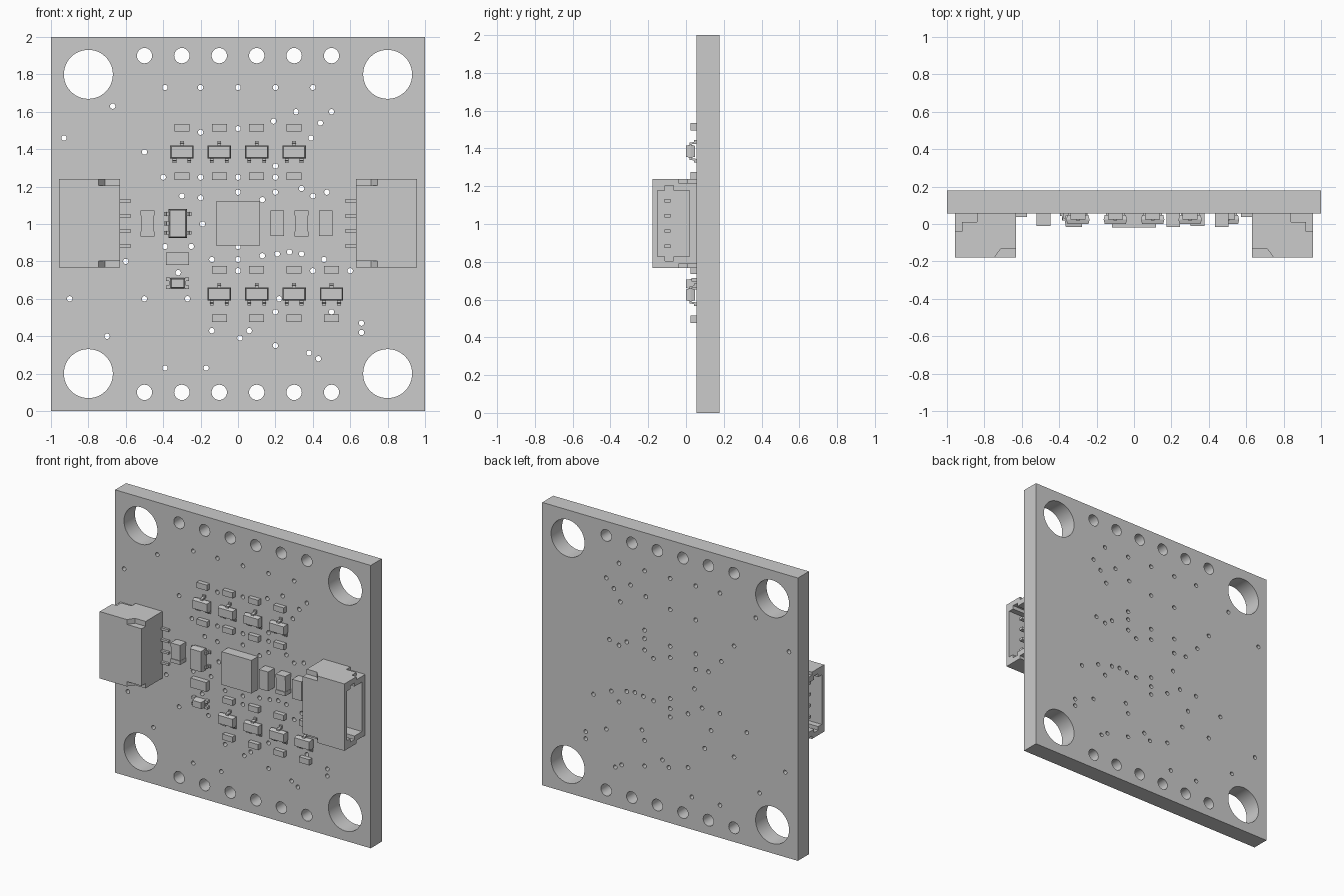
import bpy, bmesh, math

if "Cube" in bpy.data.objects:
    bpy.data.objects.remove(bpy.data.objects["Cube"])

FRONT, BACK = 0.055, 0.178   # y of the board faces


def prism(bm, poly, axis, a, b):
    """Extrude a 2D polygon along an axis from a to b."""
    put = {'x': lambda p, t: (t, p[0], p[1]),
           'y': lambda p, t: (p[0], t, p[1]),
           'z': lambda p, t: (p[0], p[1], t)}[axis]
    lo = [bm.verts.new(put(p, a)) for p in poly]
    hi = [bm.verts.new(put(p, b)) for p in poly]
    n = len(poly)
    bm.faces.new(lo)
    bm.faces.new(hi[::-1])
    for i in range(n):
        j = (i + 1) % n
        bm.faces.new((lo[i], hi[i], hi[j], lo[j]))


def box(bm, x0, x1, y0, y1, z0, z1):
    prism(bm, [(x0, z0), (x1, z0), (x1, z1), (x0, z1)], 'y', y0, y1)


def stack(bm, w, h, rings):
    """Moulded package: rectangles lofted along y, each (y, inset)."""
    loops = []
    for y, i in rings:
        a, b = w / 2 - i, h / 2 - i
        loops.append([bm.verts.new((x, y, z)) for x, z in ((-a, -b), (a, -b), (a, b), (-a, b))])
    bm.faces.new(loops[0])
    bm.faces.new(loops[-1][::-1])
    for p, q in zip(loops, loops[1:]):
        for k in range(4):
            m = (k + 1) % 4
            bm.faces.new((p[k], q[k], q[m], p[m]))


LEAD = [(-0.005, 0.018), (0.012, 0.018), (0.016, 0.043), (0.027, 0.043),
        (0.027, FRONT), (0.007, FRONT), (0.004, 0.03), (-0.005, 0.03)]


def lead(bm, side, axis, start, pos, w=0.02):
    """Bent lead leaving the package at start, running along x or z."""
    if axis == 'z':
        prism(bm, [(y, side * (start + d)) for d, y in LEAD], 'x', pos - w / 2, pos + w / 2)
    else:
        prism(bm, [(side * (start + d), y) for d, y in LEAD], 'z', pos - w / 2, pos + w / 2)


def finish(name, bm):
    bmesh.ops.recalc_face_normals(bm, faces=bm.faces)
    me = bpy.data.meshes.new(name)
    bm.to_mesh(me)
    bm.free()
    return me


def place(name, me, x=0, z=0):
    ob = bpy.data.objects.new(name, me)
    ob.location = (x, 0, z)
    bpy.context.collection.objects.link(ob)
    return ob


# Circuit board: filled outline with mounting holes, header holes and vias
VIAS = [(-.39, 1.73), (-.2, 1.73), (0, 1.73), (.2, 1.73), (.4, 1.73), (-.67, 1.63), (-.93, 1.46),
        (.31, 1.6), (.5, 1.6), (.19, 1.55), (.44, 1.54), (-.2, 1.49), (0, 1.51), (.39, 1.46),
        (-.5, 1.385), (.2, 1.31), (-.4, 1.25), (-.2, 1.25), (0, 1.25), (.2, 1.25), (0, 1.17),
        (.2, 1.17), (.34, 1.19), (.4, 1.15), (.475, 1.17), (.13, 1.13), (-.3, 1.15), (-.2, 1.14),
        (-.19, 1.0), (-.39, .88), (-.25, .88), (0, .88), (-.6, .8), (-.14, .81), (0, .81),
        (.13, .83), (.21, .84), (.275, .85), (.34, .84), (.46, .81), (0, .75), (.4, .75),
        (.6, .75), (-.32, .74), (-.27, .6), (-.5, .6), (-.9, .6), (.22, .6), (.2, .53),
        (.5, .53), (.66, .47), (.66, .42), (-.14, .43), (.06, .43), (.01, .39), (-.7, .4),
        (.2, .35), (.38, .31), (.43, .28), (-.39, .23), (-.17, .23)]
cu = bpy.data.curves.new("board_outline", 'CURVE')
cu.dimensions = '2D'
cu.fill_mode = 'BOTH'
cu.extrude = (BACK - FRONT) / 2


def loop(pts):
    s = cu.splines.new('POLY')
    s.points.add(len(pts) - 1)
    for p, (x, y) in zip(s.points, pts):
        p.co = (x, y, 0, 1)
    s.use_cyclic_u = True


def hole(x, z, r, n):
    loop([(x + r * math.cos(math.tau * i / n), z + r * math.sin(math.tau * i / n)) for i in range(n)])


loop([(-1, 0), (1, 0), (1, 2), (-1, 2)])
for z in (0.2, 1.8):
    for x in (-0.8, 0.8):
        hole(x, z, 0.131, 48)
for z in (0.1, 1.9):
    for i in range(6):
        hole(-0.5 + 0.2 * i, z, 0.041, 28)
for x, z in VIAS:
    hole(x, z, 0.0145, 14)
board = bpy.data.objects.new("circuit_board", cu)
board.location.y = (FRONT + BACK) / 2
board.rotation_euler.x = math.pi / 2
bpy.context.collection.objects.link(board)
bpy.context.view_layer.objects.active = board
board.select_set(True)
bpy.ops.object.convert(target='MESH')
bm = bmesh.new()
bm.from_mesh(board.data)
bmesh.ops.remove_doubles(bm, verts=bm.verts, dist=1e-5)
bmesh.ops.recalc_face_normals(bm, faces=bm.faces)
bm.to_mesh(board.data)
bm.free()
bpy.ops.object.shade_smooth_by_angle(angle=math.radians(40))

# Three-lead transistors and the small resistors above and below each
bm = bmesh.new()
stack(bm, 0.125, 0.07, [(0.0, 0.006), (0.024, 0), (0.047, 0.006)])
lead(bm, 1, 'z', 0.033, 0)
for x in (-0.04, 0.04):
    lead(bm, -1, 'z', 0.033, x)
transistor = finish("transistor", bm)
bm = bmesh.new()
box(bm, -0.04, 0.04, 0.024, FRONT, -0.02, 0.02)
resistor = finish("small_resistor", bm)
for first, z in ((-0.3, 1.385), (-0.1, 0.625)):
    for i in range(4):
        x = first + 0.2 * i
        place("transistor", transistor, x, z)
        for dz in (-0.13, 0.13):
            place("small_resistor", resistor, x, z + dz)

# Main chip
bm = bmesh.new()
box(bm, -0.117, 0.117, -0.018, FRONT, -0.117, 0.117)
place("main_chip", finish("main_chip", bm), 0, 1.003)

# Capacitors: two plain, two with end terminals
bm = bmesh.new()
box(bm, -0.036, 0.036, -0.015, FRONT, -0.068, 0.068)
plain = finish("plain_capacitor", bm)
bm = bmesh.new()
box(bm, -0.035, 0.035, -0.006, FRONT - 0.004, -0.043, 0.043)
for s in (-1, 1):
    box(bm, -0.037, 0.037, -0.011, FRONT, min(s * .042, s * .069), max(s * .042, s * .069))
banded = finish("banded_capacitor", bm)
for me, x in ((plain, 0.21), (plain, 0.47), (banded, 0.34), (banded, -0.483)):
    place(me.name, me, x, 1.003)

# Five-lead regulator
bm = bmesh.new()
stack(bm, 0.097, 0.155, [(-0.017, 0.006), (0.02, 0), (0.047, 0.006)])
for s, zs in ((-1, (-0.05, 0, 0.05)), (1, (-0.05, 0.05))):
    for z in zs:
        lead(bm, s, 'x', 0.047, z)
place("regulator", finish("regulator", bm), -0.322, 1.003)

# Large resistor and indicator lamp
bm = bmesh.new()
box(bm, -0.062, 0.062, 0.018, FRONT, -0.033, 0.033)
place("large_resistor", finish("large_resistor", bm), -0.323, 0.815)
bm = bmesh.new()
stack(bm, 0.076, 0.054, [(0.0, 0.005), (0.035, 0)])
box(bm, -0.045, 0.045, 0.035, FRONT, -0.025, 0.025)
for sx in (-1, 1):
    for sz in (-1, 1):
        xs, zs = sorted((sx * .04, sx * .062)), sorted((sz * .012, sz * .03))
        box(bm, *xs, 0.03, FRONT, *zs)
place("indicator_lamp", finish("indicator_lamp", bm), -0.323, 0.683)

# Side-entry connectors, mirrored left and right
HALF = 0.2365
for s, side in ((-1, "left"), (1, "right")):
    bm = bmesh.new()
    box(bm, *sorted((s * 0.63, s * 0.957)), -BACK, FRONT, -HALF, HALF)
    housing = place(side + "_connector_housing", finish("housing", bm), 0, 1.003)

    bm = bmesh.new()
    # cavity with a keying slot in each side wall
    q = [(-.15, .175), (-.11, .175), (-.11, .2), (-.065, .2), (-.065, .175), (.018, .175)]
    prism(bm, q + [(y, -z) for y, z in q[::-1]], 'x', s * 0.72, s * 1.1)
    for t in (-1, 1):
        # sloped recess at the front corner, stepped recess by the board
        prism(bm, [(s * x, y) for x, y in ((.6, -.3), (.745, -.3), (.745, -.177), (.712, -.132), (.6, -.132))],
              'z', t * 0.202, t * 0.3)
        prism(bm, [(s * x, y) for x, y in ((.84, .1), (.84, .01), (.92, .01), (.92, -.04), (1.1, -.04), (1.1, .1))],
              'z', t * 0.215, t * 0.3)
    cutter = place("connector_cutter", finish("cutter", bm), 0, 1.003)
    cutter.hide_render = True
    mod = housing.modifiers.new("cut", 'BOOLEAN')
    mod.operation, mod.solver, mod.object = 'DIFFERENCE', 'EXACT', cutter
    dg = bpy.context.evaluated_depsgraph_get()
    cut = bpy.data.meshes.new_from_object(housing.evaluated_get(dg))
    housing.modifiers.clear()
    housing.data = cut
    bpy.data.objects.remove(cutter)

    # contact pins inside and solder legs behind
    bm = bmesh.new()
    for i in range(4):
        z = -0.12 + 0.08 * i
        box(bm, *sorted((s * 0.70, s * 0.9)), -0.113, -0.083, z - 0.009, z + 0.009)
        box(bm, *sorted((s * 0.572, s * 0.65)), 0.038, FRONT, z - 0.008, z + 0.008)
    place(side + "_connector_pins", finish("pins", bm), 0, 1.003)
